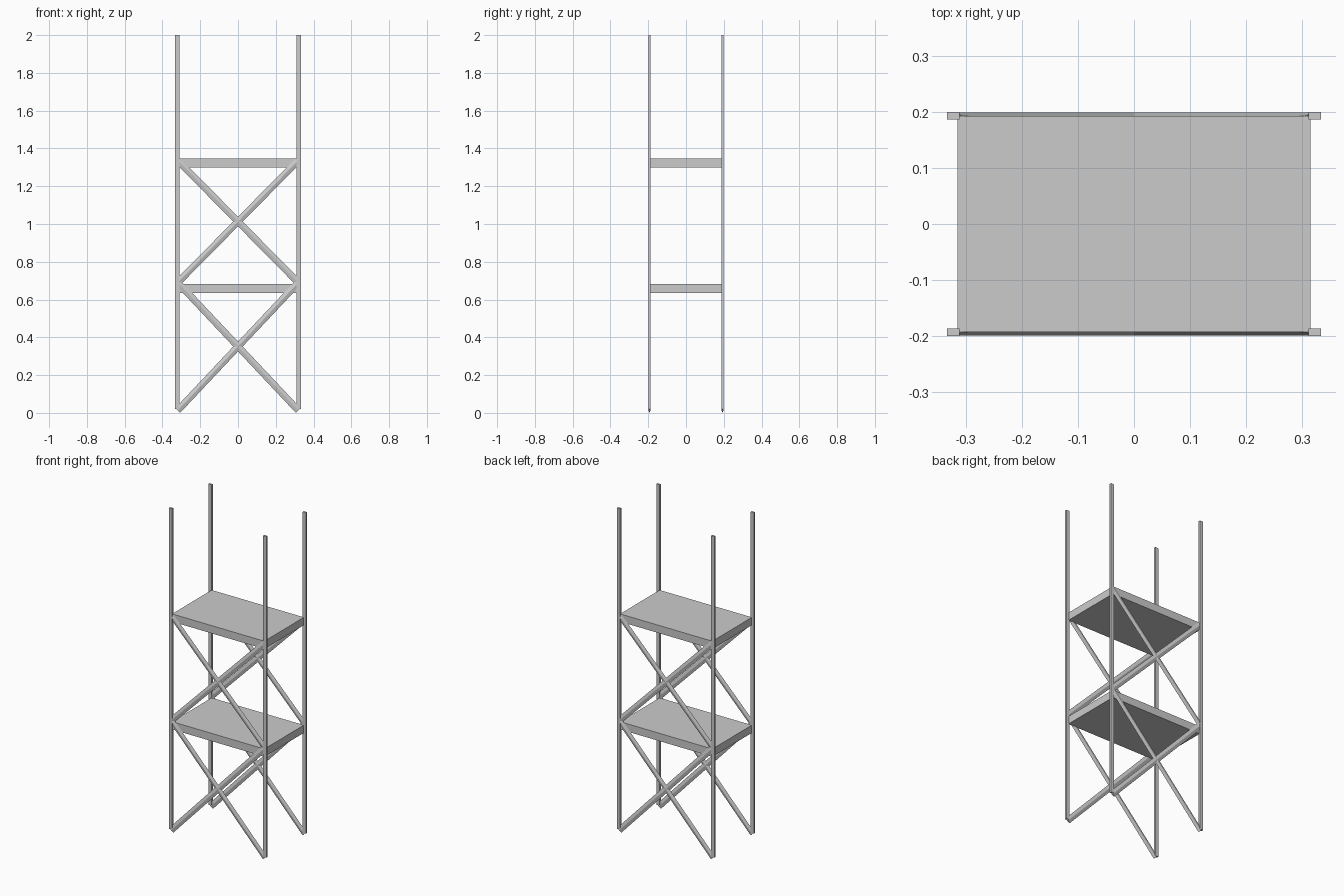
import bpy
import bmesh
from mathutils import Vector

if "Cube" in bpy.data.objects:
    bpy.data.objects.remove(bpy.data.objects["Cube"])


def make_object(name, bm):
    bmesh.ops.recalc_face_normals(bm, faces=bm.faces)
    mesh = bpy.data.meshes.new(name)
    bm.to_mesh(mesh)
    bm.free()
    obj = bpy.data.objects.new(name, mesh)
    bpy.context.collection.objects.link(obj)
    return obj


def box(name, lo, hi):
    bm = bmesh.new()
    bmesh.ops.create_cube(bm, size=1)
    lo, hi = Vector(lo), Vector(hi)
    for v in bm.verts:
        v.co = (lo + hi) / 2 + v.co * (hi - lo)
    return make_object(name, bm)


def brace(name, a, b, half_width, half_depth):
    """Flattened diamond bar between two points in an xz plane."""
    a, b = Vector(a), Vector(b)
    depth = Vector((0, 1, 0))
    side = (b - a).normalized().cross(depth)
    offsets = (side * half_width, depth * half_depth,
               -side * half_width, -depth * half_depth)
    bm = bmesh.new()
    rings = [[bm.verts.new(p + o) for o in offsets] for p in (a, b)]
    bm.faces.new(rings[0])
    bm.faces.new(rings[1])
    for i in range(4):
        j = (i + 1) % 4
        bm.faces.new((rings[0][i], rings[0][j], rings[1][j], rings[1][i]))
    return make_object(name, bm)


POST_Y = 0.193

# Four corner posts
for sx, xn in ((-1, "left"), (1, "right")):
    for sy, yn in ((-1, "front"), (1, "back")):
        x, y = sx * 0.322, sy * POST_Y
        box(f"{yn}_{xn}_post", (x - 0.011, y - 0.0063, 0.02), (x + 0.011, y + 0.0063, 2))

# Two shelves
for name, z0, z1 in (("lower_shelf", 0.635, 0.683), ("upper_shelf", 1.30, 1.348)):
    box(name, (-0.315, -0.193, z0), (0.315, 0.193, z1))

# Crossed braces on front and back, two tiers
for tier, z0, z1 in (("lower", 0.013, 0.69), ("upper", 0.69, 1.336)):
    for sy, yn in ((-1, "front"), (1, "back")):
        for sx, d in ((1, "rising"), (-1, "falling")):
            y = sy * POST_Y
            brace(f"{yn}_{tier}_{d}_brace", (-sx * 0.319, y, z0), (sx * 0.319, y, z1), 0.018, 0.0055)
